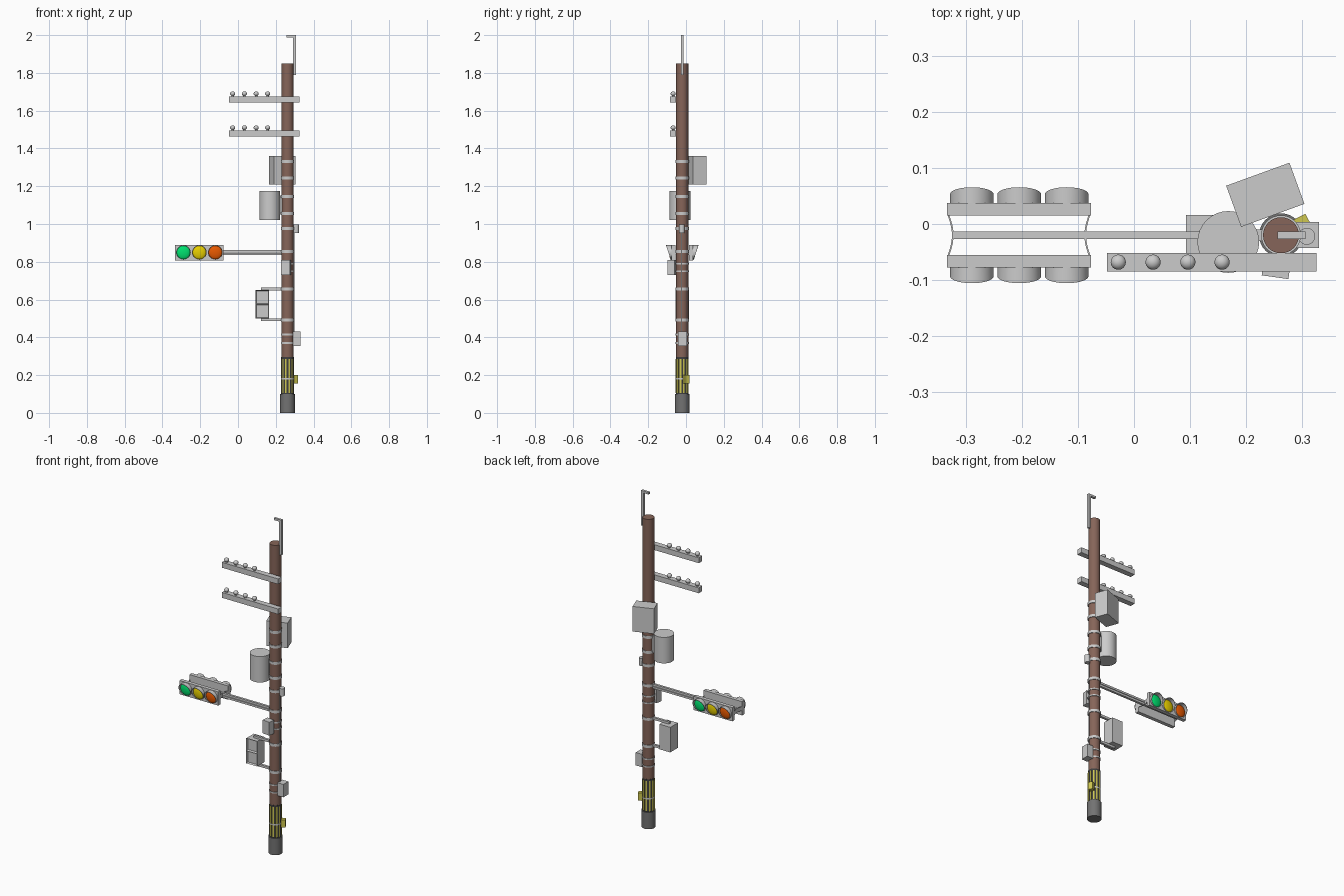
import bpy, bmesh, math
from mathutils import Matrix, Vector

if "Cube" in bpy.data.objects:
    bpy.data.objects.remove(bpy.data.objects["Cube"])

PX, PY, PR = 0.262, -0.02, 0.032   # pole axis and radius


def material(name, col):
    m = bpy.data.materials.new(name)
    m.diffuse_color = (*col, 1)
    m.use_nodes = True
    m.node_tree.nodes["Principled BSDF"].inputs["Base Color"].default_value = m.diffuse_color
    return m


BROWN = material("brown", (0.24, 0.13, 0.10))
DARK = material("dark", (0.05, 0.05, 0.05))
CONCRETE = material("dark_grey", (0.17, 0.17, 0.17))
YELLOW = material("yellow", (0.62, 0.57, 0.08))
AMBER = material("amber", (0.80, 0.62, 0.0))
GREEN = material("green", (0.0, 0.75, 0.16))
RED = material("red", (0.80, 0.10, 0.0))


def finish(name, bm, mat=None, smooth=False):
    bmesh.ops.recalc_face_normals(bm, faces=bm.faces)
    me = bpy.data.meshes.new(name)
    bm.to_mesh(me)
    bm.free()
    ob = bpy.data.objects.new(name, me)
    bpy.context.collection.objects.link(ob)
    if mat:
        me.materials.append(mat)
    if smooth:
        bpy.ops.object.select_all(action='DESELECT')
        ob.select_set(True)
        bpy.context.view_layer.objects.active = ob
        bpy.ops.object.shade_smooth_by_angle(angle=math.radians(40))
    return ob


def box(name, c, s, rot=0, mat=None):
    bm = bmesh.new()
    m = Matrix.Translation(c) @ Matrix.Rotation(math.radians(rot), 4, 'Z') @ Matrix.Diagonal((*s, 1))
    bmesh.ops.create_cube(bm, size=1, matrix=m)
    return finish(name, bm, mat)


def span(name, x, y, z, mat=None):
    return box(name, [(a + b) / 2 for a, b in (x, y, z)], [b - a for a, b in (x, y, z)], 0, mat)


def cyl(name, x, y, z0, z1, r, mat=None, seg=32):
    bm = bmesh.new()
    bmesh.ops.create_cone(bm, cap_ends=True, segments=seg, radius1=r, radius2=r, depth=z1 - z0,
                          matrix=Matrix.Translation((x, y, (z0 + z1) / 2)))
    return finish(name, bm, mat, True)


def ball(name, c, s, mat=None):
    bm = bmesh.new()
    bmesh.ops.create_uvsphere(bm, u_segments=24, v_segments=12, radius=1,
                              matrix=Matrix.Translation(c) @ Matrix.Diagonal((*s, 1)))
    return finish(name, bm, mat, True)


# Pole, footing and striped guard sleeve
cyl("pole", PX, PY, 0.05, 1.85, PR, BROWN)
cyl("footing", PX, PY, 0, 0.10, 0.039, CONCRETE)
cyl("guard_sleeve", PX, PY, 0.10, 0.295, 0.0335, DARK)
for i in range(12):
    a = math.radians(30 * i + 15)
    box("guard_stripe", (PX + 0.0325 * math.cos(a), PY + 0.0325 * math.sin(a), 0.195),
        (0.004, 0.009, 0.18), math.degrees(a), YELLOW)

# Clamping bands
for z in (1.33, 1.243, 1.145, 1.055, 0.975, 0.855, 0.655, 0.492):
    cyl("band", PX, PY, z - 0.008, z + 0.008, 0.0355)
for z in (0.79, 0.75, 0.415, 0.37, 0.18):
    cyl("thin_band", PX, PY, z - 0.004, z + 0.004, 0.0350)

# Hooked rod at the top
span("top_rod", (0.290, 0.306), (-0.027, -0.013), (1.79, 2.0))
span("top_rod_hook", (0.256, 0.292), (-0.027, -0.013), (1.988, 2.0))

# Cross arms with insulators
for z in (1.644, 1.464):
    span("cross_arm", (-0.048, 0.325), (-0.085, -0.052), (z, z + 0.032))
    for x in (-0.028, 0.034, 0.096, 0.157):
        cyl("insulator_pin", x, -0.068, z + 0.03, z + 0.042, 0.007, None, 16)
        ball("insulator", (x, -0.068, z + 0.046), (0.0135, 0.0135, 0.012))

# Equipment boxes and transformer drum
box("upper_cabinet", (0.234, 0.052, 1.285), (0.12, 0.078, 0.15), 20)
cyl("transformer_drum", 0.168, -0.032, 1.02, 1.175, 0.055)
span("drum_bracket", (0.20, 0.25), (-0.03, -0.01), (1.05, 1.15))
cyl("small_sensor", 0.308, -0.022, 0.952, 0.997, 0.015)
box("front_box", (0.254, -0.076, 0.77), (0.048, 0.038, 0.08), -8)
span("side_box", (0.290, 0.330), (-0.043, 0.004), (0.355, 0.432))
box("push_button_box", (0.298, 0.0, 0.179), (0.03, 0.026, 0.045), 27, YELLOW)
cyl("cable", 0.296, -0.024, 0.43, 0.96, 0.003, None, 8)

# Pedestrian signal with two inset panes, on two brackets
bm = bmesh.new()
x0, x1, y0, y1, z0, zm, z1 = 0.093, 0.165, -0.055, 0.016, 0.50, 0.575, 0.65
f = [[bm.verts.new((x, y0, z)) for x in (x0, x1)] for z in (z0, zm, z1)]
b = [[bm.verts.new((x, y1, z)) for x in (x0, x1)] for z in (z0, zm, z1)]
panes = []
for i in (0, 1):
    panes.append(bm.faces.new((f[i][0], f[i][1], f[i + 1][1], f[i + 1][0])))
    bm.faces.new((b[i][0], b[i + 1][0], b[i + 1][1], b[i][1]))
    for k in (0, 1):
        bm.faces.new((f[i][k], f[i + 1][k], b[i + 1][k], b[i][k]))
for i in (0, 2):
    bm.faces.new((f[i][0], f[i][1], b[i][1], b[i][0]))
bmesh.ops.recalc_face_normals(bm, faces=bm.faces)
bmesh.ops.inset_individual(bm, faces=panes, thickness=0.006)
for v in {v for p in panes for v in p.verts}:
    v.co.y += 0.012
finish("pedestrian_signal", bm)
for z in (0.656, 0.494):
    span("signal_bracket", (0.122, 0.25), (-0.027, -0.013), (z - 0.007, z + 0.007))

# Traffic light arm: two stacked rails
for z in (0.856, 0.841):
    span("light_arm", (-0.323, 0.25), (-0.027, -0.013), (z - 0.006, z + 0.006))


def visor(name, x, y, z, d):
    # thin tube cut on a slant, long at the top and short at the bottom
    bm = bmesh.new()
    n, ro, ri = 32, 0.039, 0.0365
    rings = []
    for r, front in ((ro, 0), (ro, 1), (ri, 1), (ri, 0)):
        ring = []
        for i in range(n):
            a = 2 * math.pi * i / n
            h = (0.003 + 0.0125 * (1 + math.sin(a))) * front
            ring.append(bm.verts.new((x + r * math.cos(a), y + d * h, z + r * math.sin(a))))
        rings.append(ring)
    for k in range(4):
        p, q = rings[k], rings[(k + 1) % 4]
        for i in range(n):
            j = (i + 1) % n
            bm.faces.new((p[i], p[j], q[j], q[i]))
    finish(name, bm, None, True)


# Two back-to-back signal heads
XS, ZL = (-0.289, -0.2045, -0.12), 0.849
for side, d in (("front", -1), ("back", 1)):
    yf = PY + d * 0.0575
    yi = PY + d * 0.0355
    span(side + "_light_housing", (-0.333, -0.077), (min(yf, yi), max(yf, yi)), (0.808, 0.89))
    for x, m in zip(XS, (GREEN, AMBER, RED) if d < 0 else (RED, AMBER, GREEN)):
        ball(side + "_lens", (x, yf, ZL), (0.036, 0.012, 0.036), m)
        visor(side + "_visor", x, yf, ZL, d)

# Thin bowed straps joining the heads at each end
for xe, s in ((-0.331, 1), (-0.079, -1)):
    bm = bmesh.new()
    prev = None
    for i in range(13):
        t = -1 + i / 6
        x = xe + s * 0.008 * math.cos(t * math.pi / 2)
        cur = [bm.verts.new((x + dx, PY + t * 0.037, ZL + dz))
               for dx, dz in ((-0.0015, -0.012), (0.0015, -0.012), (0.0015, 0.012), (-0.0015, 0.012))]
        if prev:
            for k in range(4):
                bm.faces.new((prev[k], prev[(k + 1) % 4], cur[(k + 1) % 4], cur[k]))
        else:
            bm.faces.new(cur)
        prev = cur
    bm.faces.new(prev)
    finish("head_strap", bm, None, True)
